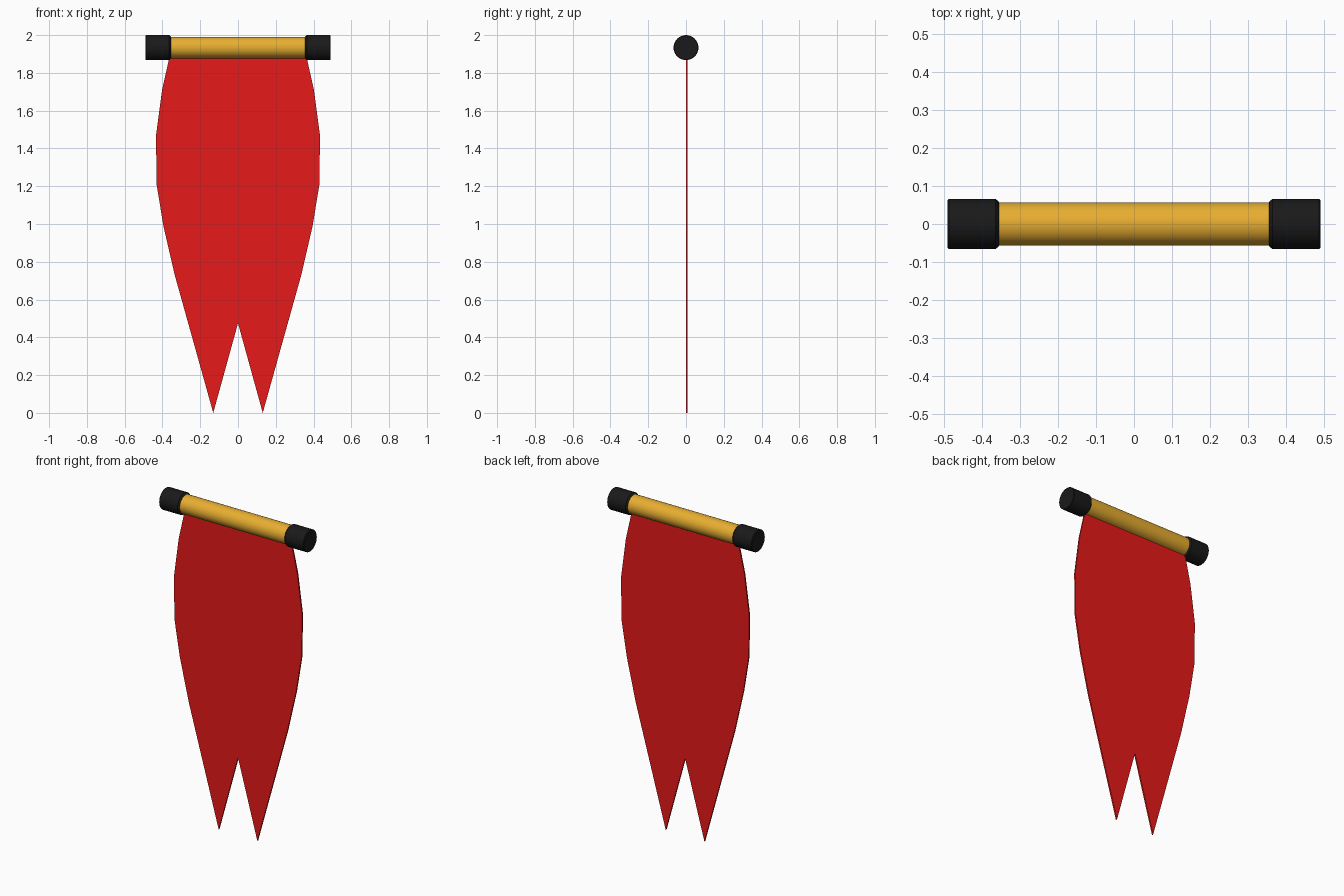
import bpy, bmesh, math

if "Cube" in bpy.data.objects:
    bpy.data.objects.remove(bpy.data.objects["Cube"])

ROD_Z = 1.934
SIDES = 32


def material(name, color):
    m = bpy.data.materials.new(name)
    m.diffuse_color = (*color, 1)
    m.use_nodes = True
    m.node_tree.nodes["Principled BSDF"].inputs["Base Color"].default_value = m.diffuse_color
    return m


def new_object(name, bm, mat):
    bmesh.ops.recalc_face_normals(bm, faces=bm.faces)
    me = bpy.data.meshes.new(name)
    bm.to_mesh(me)
    bm.free()
    ob = bpy.data.objects.new(name, me)
    bpy.context.collection.objects.link(ob)
    me.materials.append(mat)
    return ob


def lathe_x(name, profile, mat):
    """Closed solid of revolution about the rod axis; profile holds (x, radius)."""
    bm = bmesh.new()
    rings = []
    for x, r in profile:
        rings.append([bm.verts.new((x, r * math.cos(a), ROD_Z + r * math.sin(a)))
                      for a in (2 * math.pi * i / SIDES for i in range(SIDES))])
    for a, b in zip(rings, rings[1:]):
        for i in range(SIDES):
            j = (i + 1) % SIDES
            bm.faces.new((a[i], a[j], b[j], b[i]))
    bm.faces.new(rings[0])
    bm.faces.new(rings[-1])
    ob = new_object(name, bm, mat)
    bpy.ops.object.select_all(action='DESELECT')
    ob.select_set(True)
    bpy.context.view_layer.objects.active = ob
    bpy.ops.object.shade_smooth_by_angle(angle=math.radians(30))
    return ob


wood = material("wood", (0.8, 0.42, 0.03))
black = material("black", (0.01, 0.01, 0.01))
red = material("red", (0.8, 0.01, 0.01))

# Horizontal hanging rod
lathe_x("rod", [(-0.37, 0.057), (0.37, 0.057)], wood)

# End caps with a chamfered inner rim
cap = [(0.354, 0.054), (0.357, 0.060), (0.364, 0.066), (0.487, 0.066), (0.490, 0.063)]
for side, s in (("left", -1), ("right", 1)):
    lathe_x(side + "_cap", [(s * x, r) for x, r in cap], black)

# Swallow-tailed cloth: half outline mirrored, then given thickness
half = [(0.355, 1.92), (0.366, 1.87), (0.402, 1.71), (0.434, 1.47), (0.431, 1.21),
        (0.395, 0.99), (0.335, 0.73), (0.131, 0.0)]
outline = half + [(0.0, 0.475)] + [(-x, z) for x, z in reversed(half)]
bm = bmesh.new()
face = bm.faces.new([bm.verts.new((x, 0.0, z)) for x, z in outline])
extruded = bmesh.ops.extrude_face_region(bm, geom=[face], use_keep_orig=True)
moved = [v for v in extruded["geom"] if isinstance(v, bmesh.types.BMVert)]
bmesh.ops.translate(bm, verts=moved, vec=(0, 0.009, 0))
bmesh.ops.triangulate(bm, faces=[f for f in bm.faces if len(f.verts) > 4])
new_object("banner_cloth", bm, red)
